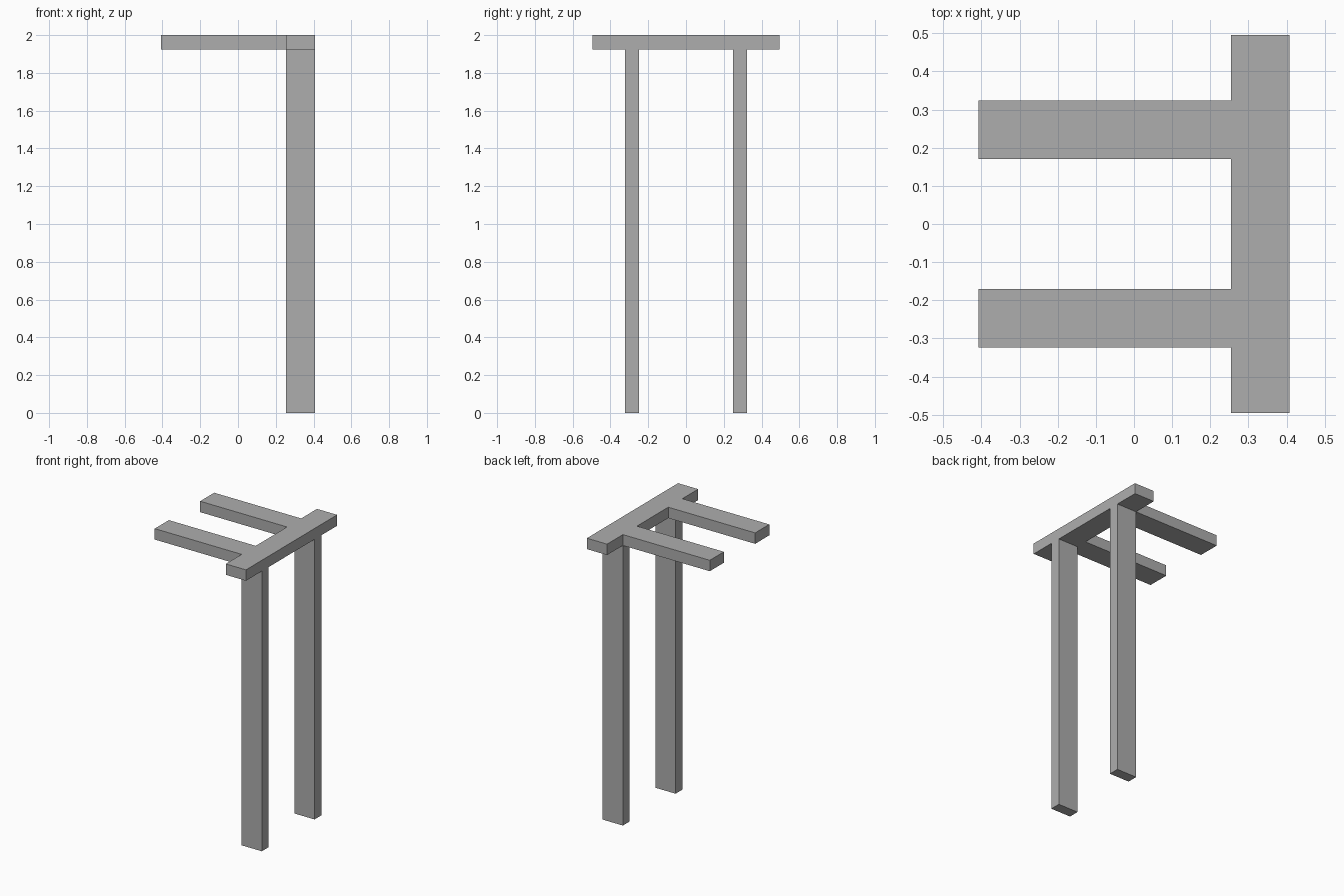
import bpy

cube = bpy.data.objects.get("Cube")
if cube:
    bpy.data.objects.remove(cube, do_unlink=True)

# Single flat grey
grey = bpy.data.materials.new("grey")
grey.use_nodes = True
colour = (0.42, 0.42, 0.42, 1)
grey.diffuse_color = colour
grey.node_tree.nodes["Principled BSDF"].inputs["Base Color"].default_value = colour

TOP, UNDER = 2.0, 1.925       # beam top and underside
BACK, INNER, TIP = 0.407, 0.254, -0.407
OUTER = 0.323                 # outer side of legs and arms


def box(name, low, high):
    """Axis-aligned board between two corners."""
    centre = [(a + b) / 2 for a, b in zip(low, high)]
    bpy.ops.mesh.primitive_cube_add(size=1, location=centre)
    obj = bpy.context.object
    obj.name = name
    obj.scale = [b - a for a, b in zip(low, high)]
    bpy.ops.object.transform_apply(location=False, rotation=False, scale=True)
    obj.data.materials.append(grey)
    return obj


# Cross beam on top of the legs
box("cross_beam", (INNER, -0.495, UNDER), (BACK, 0.495, TOP))

# A leg and a projecting arm on each side
for side, s in (("front", -1), ("back", 1)):
    leg_y = sorted((s * 0.25, s * OUTER))
    arm_y = sorted((s * 0.17, s * OUTER))
    box(side + "_leg", (INNER, leg_y[0], 0), (BACK, leg_y[1], UNDER))
    box(side + "_arm", (TIP, arm_y[0], UNDER), (INNER, arm_y[1], TOP))
